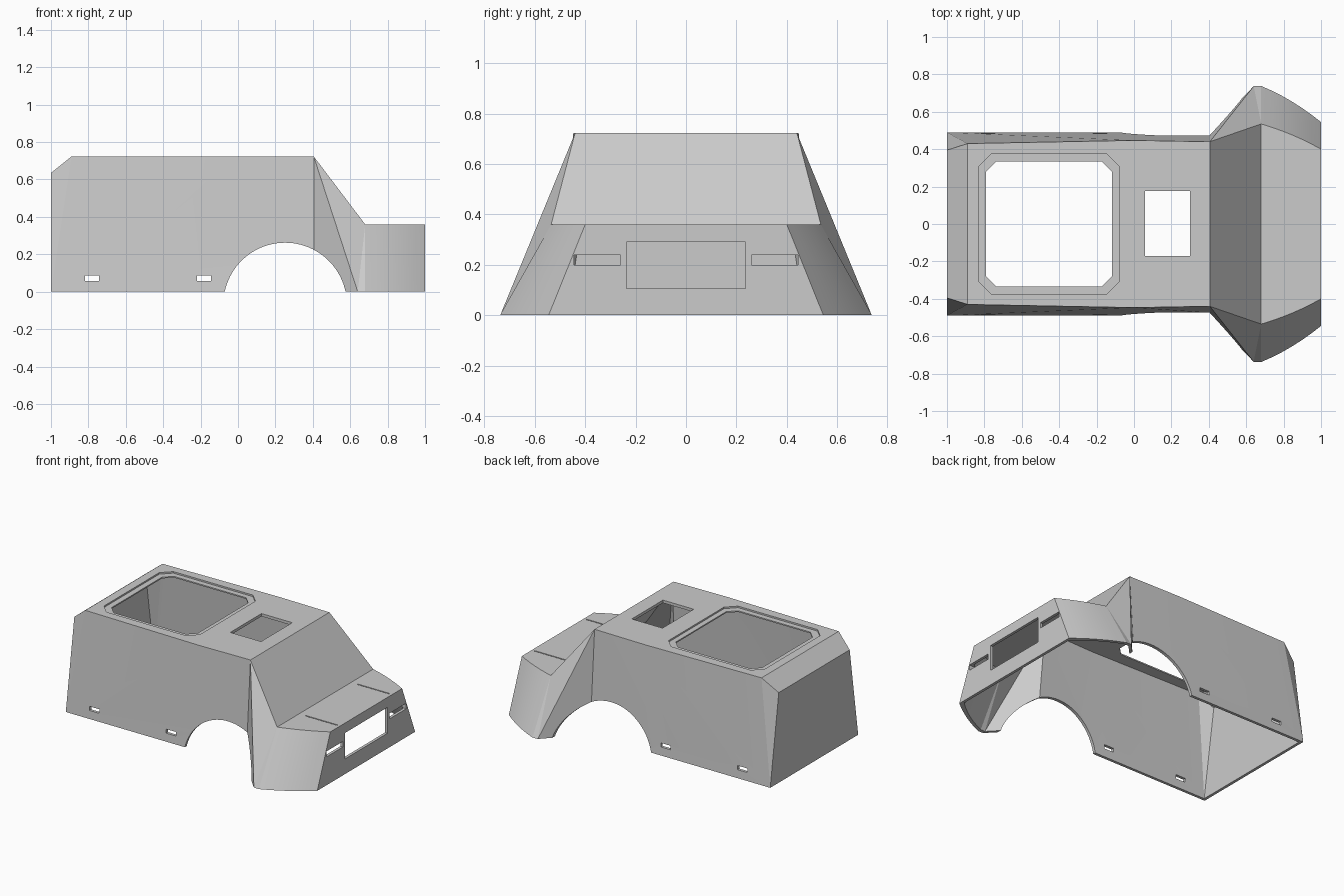
import bpy, bmesh, math
from mathutils import Matrix, Vector

if "Cube" in bpy.data.objects:
    bpy.data.objects.remove(bpy.data.objects["Cube"], do_unlink=True)

WALL = 0.02
ROOF = 0.723
HOOD = 0.36

grey = bpy.data.materials.new("body_grey")
grey.use_nodes = True
grey.diffuse_color = (0.6, 0.6, 0.6, 1)
grey.node_tree.nodes["Principled BSDF"].inputs["Base Color"].default_value = (0.6, 0.6, 0.6, 1)


def make_solid(name, bm):
    """Turn a closed bmesh into an object with outward normals."""
    bmesh.ops.remove_doubles(bm, verts=bm.verts, dist=0.0005)
    bmesh.ops.recalc_face_normals(bm, faces=bm.faces)
    if bm.calc_volume(signed=True) < 0:
        bmesh.ops.reverse_faces(bm, faces=bm.faces)
    mesh = bpy.data.meshes.new(name)
    bm.to_mesh(mesh)
    bm.free()
    obj = bpy.data.objects.new(name, mesh)
    bpy.context.collection.objects.link(obj)
    mesh.materials.append(grey)
    return obj


def curve(a, b, c, steps=6):
    """Points on a quadratic curve from a through the handle b to c."""
    a, b, c = Vector(a), Vector(b), Vector(c)
    ts = [i / steps for i in range(steps + 1)]
    return [a * (1 - t) ** 2 + b * 2 * t * (1 - t) + c * t * t for t in ts]


def add_face(bm, points):
    bm.faces.new([bm.verts.new(p) for p in points])


def mirrored(p):
    return (p[0], -p[1], p[2])


def hull(name, t, drop):
    """Closed body form, inset by t, with a skirt reaching down by drop."""
    bm = bmesh.new()
    roof, hood = ROOF - t, HOOD - t
    back_low = (t - 1, 0.49 - t, 0)
    back_high = (t - 1, 0.395 - t, 0.635 - t / 2)
    r0 = (-0.89 + t / 3, 0.43 - t, roof)
    r1 = (0, 0.447 - t, roof)
    r2 = (0.405 - t / 2, 0.44 - t * 1.3, roof)
    s0, s1 = (0, 0.49 - t, 0), (0.405 + t * 0.43, 0.49 - t, 0)
    flare = (0.64 + t / 4, 0.737 - t * 1.2, 0)
    y = t * 1.25
    low = curve((0.68, 0.738 - y, 0), (0.845, 0.67 - y, 0), (1 - t, 0.545 - y, 0))
    high = curve((0.68 - t / 2, 0.535 - t, hood), (0.85, 0.485 - t, hood), (1 - t, 0.4 - t, hood))

    # Back, rear slope, roof, windscreen, hood and nose span the width
    ridge = [back_low, back_high, r0, r1, r2] + high + [low[-1]]
    for p, q in zip(ridge, ridge[1:]):
        add_face(bm, [p, q, mirrored(q), mirrored(p)])

    # Side walls, wheel flares and fenders on both sides
    sides = [[back_low, back_high, r0], [back_low, r0, r1, s0], [s0, r1, r2, s1],
             [s1, r2, flare], [flare, r2, high[0]], [flare, high[0], low[0]]]
    for i in range(len(low) - 1):
        sides.append([low[i], high[i], high[i + 1], low[i + 1]])
    for face in sides:
        add_face(bm, face)
        add_face(bm, [mirrored(p) for p in face])

    # Underside
    sill = [back_low, s0, s1, flare] + low
    sill = [Vector(p) for p in sill + [mirrored(p) for p in reversed(sill)]]
    down = Vector((0, 0, -drop))
    add_face(bm, [p + down for p in sill])
    if drop:
        for p, q in zip(sill, sill[1:] + sill[:1]):
            add_face(bm, [p, q, q + down, p + down])
    return make_solid(name, bm)


def add_box(bm, x, y, z):
    """Box from three (low, high) ranges."""
    size = [r[1] - r[0] for r in (x, y, z)]
    mid = [(r[1] + r[0]) / 2 for r in (x, y, z)]
    bmesh.ops.create_cube(bm, size=1, matrix=Matrix.Translation(mid) @ Matrix.Diagonal((*size, 1)))


def add_chamfered_box(bm, x, half, z, cut):
    """Box with its four upright corners cut off."""
    (x0, x1), (z0, z1) = x, z
    outline = [(x0 + cut, -half), (x1 - cut, -half), (x1, cut - half), (x1, half - cut),
               (x1 - cut, half), (x0 + cut, half), (x0, half - cut), (x0, cut - half)]
    add_face(bm, [(a, b, z0) for a, b in outline])
    add_face(bm, [(a, b, z1) for a, b in outline])
    for (a, b), (c, d) in zip(outline, outline[1:] + outline[:1]):
        add_face(bm, [(a, b, z0), (c, d, z0), (c, d, z1), (a, b, z1)])


body = hull("body_shell", 0, 0)
cutters = [hull("cabin_cutter", WALL, 0.05)]

# Wheel arches
arch = bmesh.new()
bmesh.ops.create_cone(arch, cap_ends=True, segments=96, radius1=0.33, radius2=0.33, depth=3,
                      matrix=Matrix.Translation((0.252, 0, -0.068)) @ Matrix.Rotation(math.pi / 2, 4, "X"))
cutters.append(make_solid("wheel_arch_cutter", arch))

# Stepped rim around the large roof opening
recess = bmesh.new()
add_chamfered_box(recess, (-0.83, -0.08), 0.373, (ROOF - 0.011, 0.9), 0.065)
cutters.append(make_solid("roof_recess_cutter", recess))

# Roof opening, hatch, sill slots, grille, lamp slots and hood grooves
holes = bmesh.new()
add_chamfered_box(holes, (-0.79, -0.117), 0.335, (0.6, 0.95), 0.055)
add_box(holes, (0.06, 0.3), (-0.172, 0.176), (0.6, 0.9))
add_box(holes, (0.93, 1.1), (-0.236, 0.236), (0.107, 0.29))
for s in (-1, 1):
    for x in (-0.78, -0.182):
        add_box(holes, (x - 0.038, x + 0.038), sorted((s * 0.4, s * 0.6)), (0.058, 0.086))
    add_box(holes, (0.93, 1.1), sorted((s * 0.26, s * 0.445)), (0.2, 0.239))
    add_box(holes, (0.73, 0.98), (s * 0.29 - 0.004, s * 0.29 + 0.004), (HOOD - 0.008, 0.5))
cutters.append(make_solid("openings_cutter", holes))

# Carve the shell
bpy.ops.object.select_all(action="DESELECT")
bpy.context.view_layer.objects.active = body
body.select_set(True)
for cutter in cutters:
    cut = body.modifiers.new("cut", "BOOLEAN")
    cut.operation = "DIFFERENCE"
    cut.solver = "MANIFOLD"
    cut.object = cutter
    bpy.ops.object.modifier_apply(modifier="cut")
    bpy.data.objects.remove(cutter, do_unlink=True)

bpy.ops.object.shade_smooth_by_angle(angle=math.radians(15))
